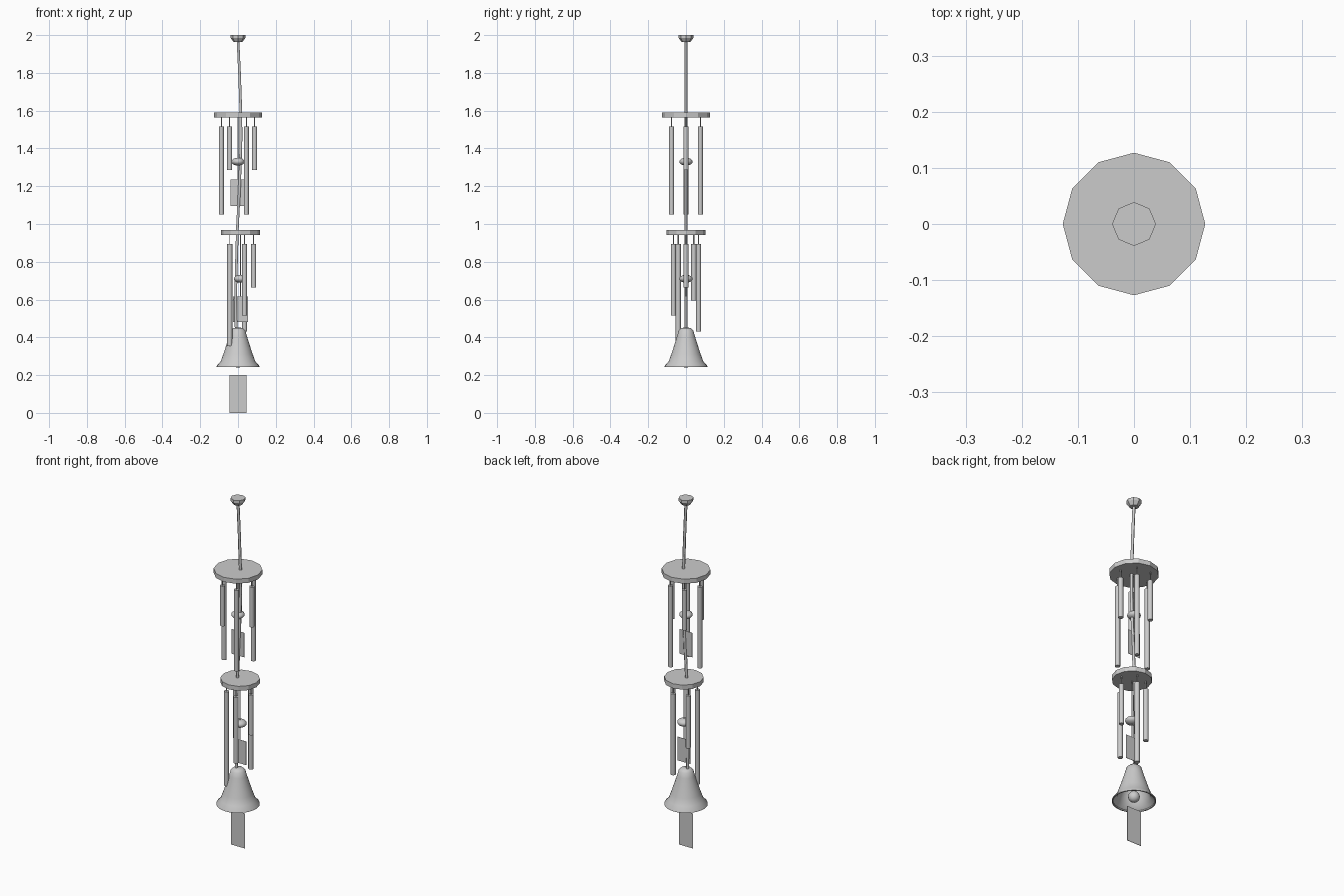
import bpy, bmesh, math
from mathutils import Matrix

cube = bpy.data.objects.get("Cube")
if cube:
    bpy.data.objects.remove(cube)

grey = bpy.data.materials.new("plain grey")
grey.use_nodes = True
grey.diffuse_color = (0.6, 0.6, 0.6, 1)
grey.node_tree.nodes["Principled BSDF"].inputs["Base Color"].default_value = (0.6, 0.6, 0.6, 1)


def finish(name, bm, smooth=False):
    bmesh.ops.recalc_face_normals(bm, faces=bm.faces)
    mesh = bpy.data.meshes.new(name)
    bm.to_mesh(mesh)
    bm.free()
    mesh.materials.append(grey)
    obj = bpy.data.objects.new(name, mesh)
    bpy.context.collection.objects.link(obj)
    if smooth:
        bpy.ops.object.select_all(action="DESELECT")
        obj.select_set(True)
        bpy.context.view_layer.objects.active = obj
        bpy.ops.object.shade_smooth_by_angle(angle=math.radians(40))
    return obj


def rod(name, x, y, bottom, top, radius, sides=12, smooth=True, base=None):
    bm = bmesh.new()
    bmesh.ops.create_cone(bm, cap_ends=True, segments=sides, depth=top - bottom,
                          radius1=radius if base is None else base, radius2=radius,
                          matrix=Matrix.Translation((x, y, (bottom + top) / 2)))
    return finish(name, bm, smooth)


def ball(name, x, z, radius, height):
    bm = bmesh.new()
    bmesh.ops.create_uvsphere(bm, u_segments=16, v_segments=10, radius=1,
                              matrix=Matrix.Translation((x, 0, z)) @ Matrix.Diagonal((radius, radius, height, 1)))
    return finish(name, bm, True)


def sail(name, x, half, bottom, top):
    bm = bmesh.new()
    bmesh.ops.create_cube(bm, size=1, matrix=Matrix.Translation((x, 0, (bottom + top) / 2))
                          @ Matrix.Diagonal((2 * half, 0.002, top - bottom, 1)))
    return finish(name, bm)


def chime(level, x, disc_z, disc_r, ring_r, tube_top, bottoms, clapper_z, sail_z):
    # Disc with a ring of hanging tubes, a central clapper and a wind sail
    rod(level + "_disc", x, 0, disc_z, disc_z + 0.026, disc_r, smooth=False)
    for i, bottom in enumerate(bottoms):
        a = math.tau * i / len(bottoms)
        tx, ty = x + ring_r * math.cos(a), ring_r * math.sin(a)
        rod(f"{level}_tube_{i + 1}", tx, ty, bottom, tube_top, 0.0135)
        rod(f"{level}_tube_string_{i + 1}", tx, ty, tube_top, disc_z, 0.003, 6)
    ball(level + "_clapper", x, clapper_z, 0.035, 0.021)
    rod(level + "_sail_string", x, 0, sail_z[1], disc_z, 0.003, 6)
    sail(level + "_sail", x, 0.04, *sail_z)


# Ceiling cap with a tapered underside
rod("cap_rim", 0, 0, 1.985, 2.0, 0.039, 8, False)
rod("cap_taper", 0, 0, 1.964, 1.985, 0.039, 8, False, base=0.024)

chime("upper", 0, 1.565, 0.127, 0.088, 1.515, [1.285, 1.05] * 3, 1.33, (1.095, 1.235))
chime("lower", 0.013, 0.943, 0.103, 0.07, 0.895,
      [0.665, 0.43, 0.595, 0.355, 0.515], 0.71, (0.48, 0.615))

# Main cord, gently swaying from the cap to the bell
curve = bpy.data.curves.new("main_cord", "CURVE")
curve.dimensions = "3D"
curve.bevel_depth = 0.008
curve.bevel_resolution = 1
curve.use_fill_caps = True
path = [(0, 1.97), (0.008, 1.8), (0.015, 1.6), (0.016, 1.45), (0.009, 1.22), (-0.003, 0.98),
        (-0.008, 0.8), (-0.013, 0.6), (-0.01, 0.44)]
spline = curve.splines.new("POLY")
spline.points.add(len(path) - 1)
for point, (x, z) in zip(spline.points, path):
    point.co = (x, 0, z, 1)
curve.materials.append(grey)
bpy.context.collection.objects.link(bpy.data.objects.new("main_cord", curve))

# Hollow bell: outer profile down, inner profile back up
outer = [(0, 0.452), (0.025, 0.45), (0.038, 0.438), (0.046, 0.41), (0.06, 0.365),
         (0.078, 0.31), (0.092, 0.272), (0.112, 0.25), (0.113, 0.244)]
inner = [(max(r - 0.006, 0), z - 0.006 * (z > 0.25)) for r, z in reversed(outer)]
bm = bmesh.new()
verts = [bm.verts.new((r, 0, z)) for r, z in outer + inner]
edges = [bm.edges.new(pair) for pair in zip(verts, verts[1:])]
bmesh.ops.spin(bm, geom=verts + edges, cent=(0, 0, 0), axis=(0, 0, 1),
               angle=math.tau, steps=32, use_merge=True)
bmesh.ops.remove_doubles(bm, verts=bm.verts, dist=0.0002)
finish("bell", bm, True)

# Bell clapper and the bottom sail
ball("bell_clapper", 0, 0.27, 0.03, 0.03)
rod("bell_clapper_string", 0, 0, 0.29, 0.447, 0.003, 6)
sail("bottom_sail", 0, 0.045, 0, 0.2)
